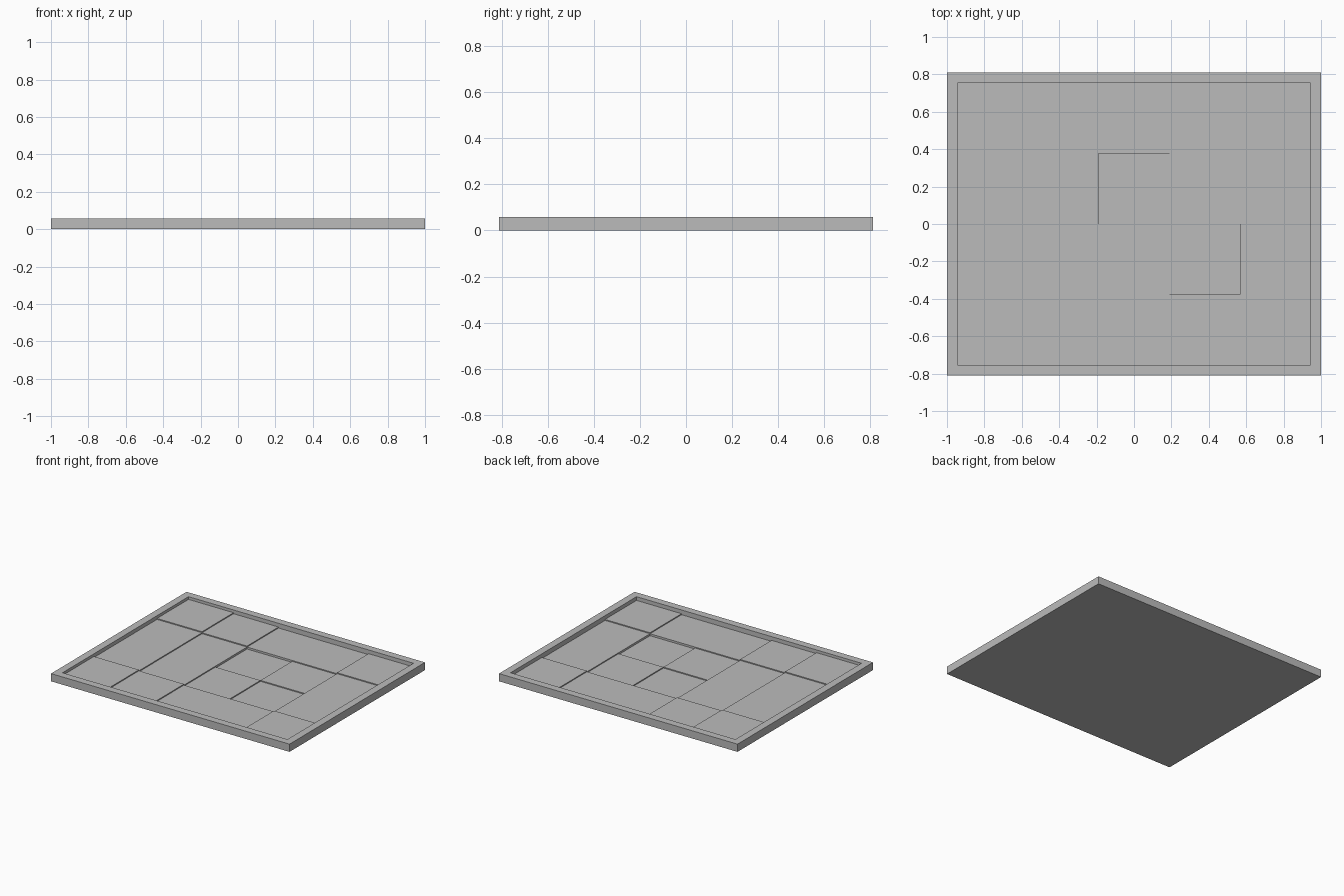
import bpy
import bmesh

old = bpy.data.objects.get("Cube")
if old:
    bpy.data.objects.remove(old, do_unlink=True)

TILE = 2 / 5.3            # board is five by four tiles plus the border
COLS, ROWS = 5, 4
BORDER = 0.15 * TILE
HEIGHT = 0.155 * TILE
STEP = 0.02 * TILE
IX, IY = COLS * TILE / 2, ROWS * TILE / 2

grey = bpy.data.materials.new("plain grey")
grey.use_nodes = True
colour = (0.5, 0.5, 0.5, 1)
grey.diffuse_color = colour
grey.node_tree.nodes["Principled BSDF"].inputs["Base Color"].default_value = colour


def finish(name, bm):
    bmesh.ops.recalc_face_normals(bm, faces=bm.faces)
    mesh = bpy.data.meshes.new(name)
    bm.to_mesh(mesh)
    bm.free()
    mesh.materials.append(grey)
    obj = bpy.data.objects.new(name, mesh)
    bpy.context.collection.objects.link(obj)


# Border frame: four mitred sides swept around the board
bm = bmesh.new()
rings = []
for x, y, z in ((IX + BORDER, IY + BORDER, 0), (IX + BORDER, IY + BORDER, HEIGHT),
                (IX, IY, HEIGHT), (IX, IY, 0)):
    rings.append([bm.verts.new((sx * x, sy * y, z))
                  for sx, sy in ((-1, -1), (1, -1), (1, 1), (-1, 1))])
for a, b in zip(rings, rings[1:] + rings[:1]):
    for i in range(4):
        j = (i + 1) % 4
        bm.faces.new((a[i], a[j], b[j], b[i]))
finish("border_frame", bm)


def level(col, row):
    """Tile level: rises away from two sunken tiles that touch at a corner."""
    rise = max(2 - col, col - 3, 0) + max(1 - row, row - 2, 0)
    sunken = (col, row) in ((2, 2), (3, 1))
    return rise + (1 if sunken else 2)


# Stepped floor: one flat top per tile, with risers between unequal tiles
bm = bmesh.new()


def quad(*points):
    bm.faces.new([bm.verts.new(p) for p in points])


for col in range(COLS):
    for row in range(ROWS):
        x0, y0 = col * TILE - IX, row * TILE - IY
        x1, y1 = x0 + TILE, y0 + TILE
        z = level(col, row) * STEP
        quad((x0, y0, z), (x1, y0, z), (x1, y1, z), (x0, y1, z))
        if col + 1 < COLS:
            w = level(col + 1, row) * STEP
            if w != z:
                quad((x1, y0, z), (x1, y1, z), (x1, y1, w), (x1, y0, w))
        if row + 1 < ROWS:
            w = level(col, row + 1) * STEP
            if w != z:
                quad((x0, y1, z), (x1, y1, z), (x1, y1, w), (x0, y1, w))
bmesh.ops.remove_doubles(bm, verts=bm.verts, dist=0.0001)
for sheet_face in bm.faces:
    sheet_face.normal_update()
finish("stepped_floor", bm)

# Underside plate closing the frame
bm = bmesh.new()
bm.faces.new([bm.verts.new((sx * IX, sy * IY, 0))
              for sx, sy in ((-1, -1), (-1, 1), (1, 1), (1, -1))])
mesh_face = bm.faces[:][0] if bm.faces else None
bmesh.ops.solidify(bm, geom=bm.faces[:], thickness=-0.002)
finish("underside_plate", bm)
